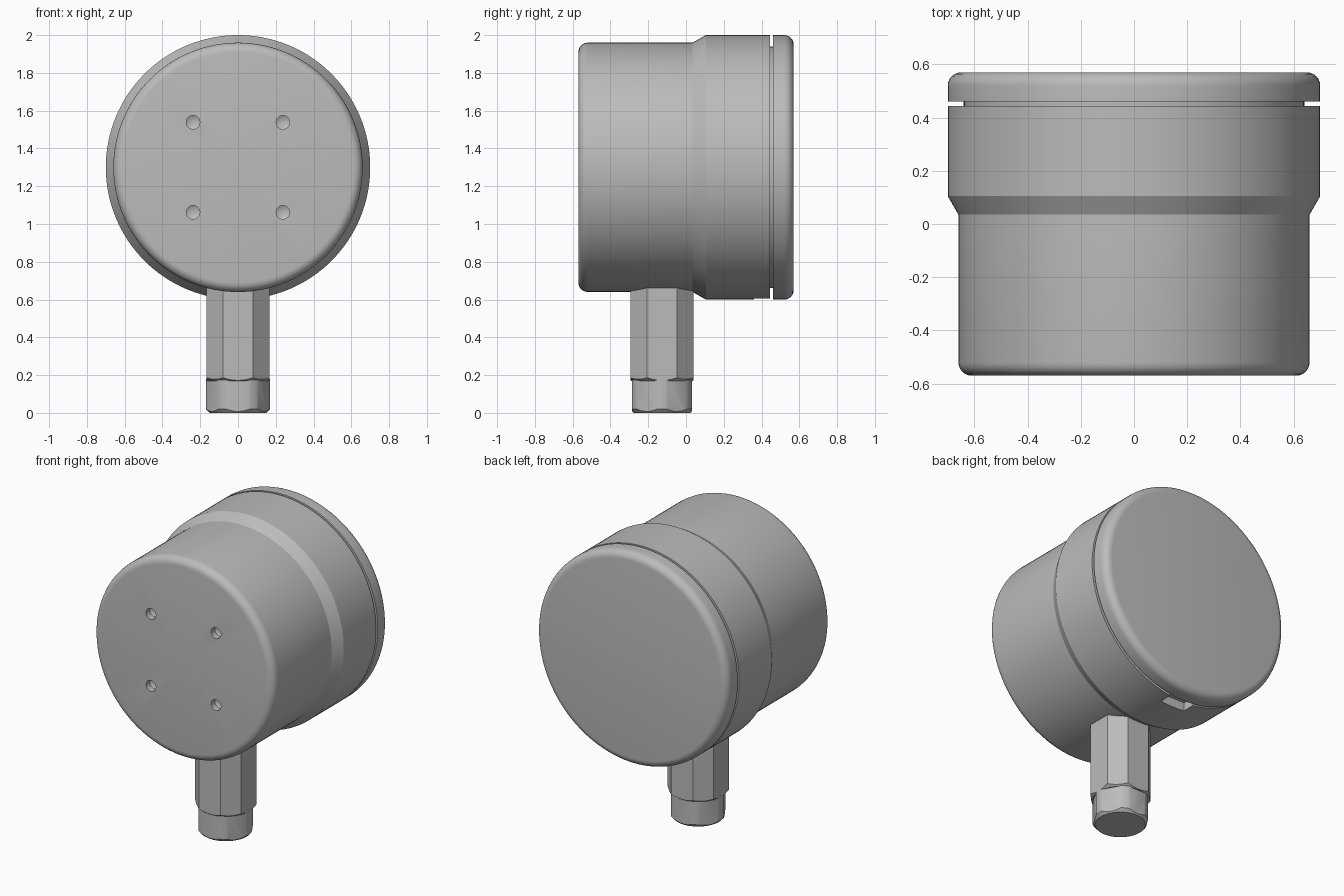
import bpy, bmesh, math
from mathutils import Matrix, Vector

cube = bpy.data.objects.get("Cube")
if cube:
    bpy.data.objects.remove(cube, do_unlink=True)

metal = bpy.data.materials.new("grey metal")
metal.use_nodes = True
GREY = (0.5, 0.5, 0.5, 1)
metal.diffuse_color = GREY
metal.node_tree.nodes["Principled BSDF"].inputs["Base Color"].default_value = GREY

CENTRE = Vector((0, 0, 1.3))   # middle of the round case
STEM_Y = -0.127


def make(name, bm, matrix=Matrix()):
    bm.transform(matrix)
    bmesh.ops.recalc_face_normals(bm, faces=bm.faces)
    mesh = bpy.data.meshes.new(name)
    bm.to_mesh(mesh)
    bm.free()
    mesh.materials.append(metal)
    obj = bpy.data.objects.new(name, mesh)
    bpy.context.collection.objects.link(obj)
    return obj


def lathe(name, profile, matrix, steps=96):
    """Turn a closed (radius, height) profile about z; ends lie on the axis."""
    bm = bmesh.new()
    verts = [bm.verts.new((r, 0, h)) for r, h in profile]
    edges = [bm.edges.new(pair) for pair in zip(verts, verts[1:])]
    bmesh.ops.spin(bm, geom=verts + edges, cent=(0, 0, 0), axis=(0, 0, 1),
                   angle=math.tau, steps=steps, use_duplicate=False)
    bmesh.ops.remove_doubles(bm, verts=bm.verts, dist=1e-5)
    return make(name, bm, matrix)


def prism(name, outline, z0, z1, matrix):
    bm = bmesh.new()
    face = bm.faces.new([bm.verts.new((x, y, z0)) for x, y in outline])
    top = bmesh.ops.extrude_face_region(bm, geom=[face])["geom"]
    bmesh.ops.translate(bm, vec=(0, 0, z1 - z0),
                        verts=[v for v in top if isinstance(v, bmesh.types.BMVert)])
    return make(name, bm, matrix)


def combine(obj, other, operation):
    mod = obj.modifiers.new("cut", "BOOLEAN")
    mod.operation, mod.object, mod.solver = operation, other, "EXACT"
    bpy.context.view_layer.objects.active = obj
    bpy.ops.object.modifier_apply(modifier=mod.name)
    bpy.data.objects.remove(other, do_unlink=True)


def smooth(obj, angle=25):
    bpy.ops.object.select_all(action="DESELECT")
    obj.select_set(True)
    bpy.context.view_layer.objects.active = obj
    bpy.ops.object.shade_smooth_by_angle(angle=math.radians(angle))


def fillet(r, y, size, direction):
    """Quarter-round from the flat end to the side wall."""
    return [(r - size + size * math.sin(a), y - direction * size * (1 - math.cos(a)))
            for a in (math.pi / 2 * i / 6 for i in range(7))]


# Round case: narrow front, sloped shoulder, wide rear, groove, lid
along_y = Matrix.Translation(CENTRE) @ Matrix.Rotation(-math.pi / 2, 4, "X")
case_profile = [(0, -0.57)] + fillet(0.66, -0.57, 0.05, -1)
case_profile += [(0.66, 0.035), (0.70, 0.105), (0.70, 0.444), (0.64, 0.444),
                 (0.64, 0.46), (0.70, 0.46)]
case_profile += fillet(0.70, 0.57, 0.05, 1)[::-1] + [(0, 0.57)]
case = lathe("case", case_profile, along_y, 128)

# Four drilled mounting holes in the front
for sx in (-1, 1):
    for sz in (-1, 1):
        spot = Matrix.Translation((0.238 * sx, 0, 0.238 * sz))
        drill = lathe("drill", [(0, -0.6), (0.036, -0.6), (0.036, -0.53), (0, -0.51)],
                      spot @ along_y, 24)
        combine(case, drill, "DIFFERENCE")

# Pry slot under the rear rim
slot = prism("slot_cutter", [(-0.09, 0.36), (0.09, 0.36), (0.09, 0.452), (-0.09, 0.452)],
             0.55, 0.66, Matrix())
combine(case, slot, "DIFFERENCE")
smooth(case)

# Stem: square bar with cut corners, turned lower end
at_stem = Matrix.Translation((0, STEM_Y, 0))
w, c = 0.168, 0.08
stem = prism("stem", [(c, -w), (w, -c), (w, c), (c, w), (-c, w), (-w, c), (-w, -c), (-c, -w)],
             0.17, 0.75, at_stem)
combine(stem, lathe("stem_turning", [(0, 0.17), (0.165, 0.17), (0.19, 0.19),
                                     (0.19, 0.8), (0, 0.8)], at_stem, 64), "INTERSECT")
smooth(stem)

# Hexagonal end nut with turned corners
apothem = 0.158
corner = apothem / math.cos(math.pi / 6)
hexagon = [(corner * math.cos(i * math.pi / 3), corner * math.sin(i * math.pi / 3))
           for i in range(6)]
nut = prism("end_nut", hexagon, 0, 0.18, at_stem)
combine(nut, lathe("nut_turning", [(0, -0.001), (0.15, -0.001), (0.169, 0.02),
                                   (0.169, 0.2), (0, 0.2)], at_stem, 64), "INTERSECT")
smooth(nut)
